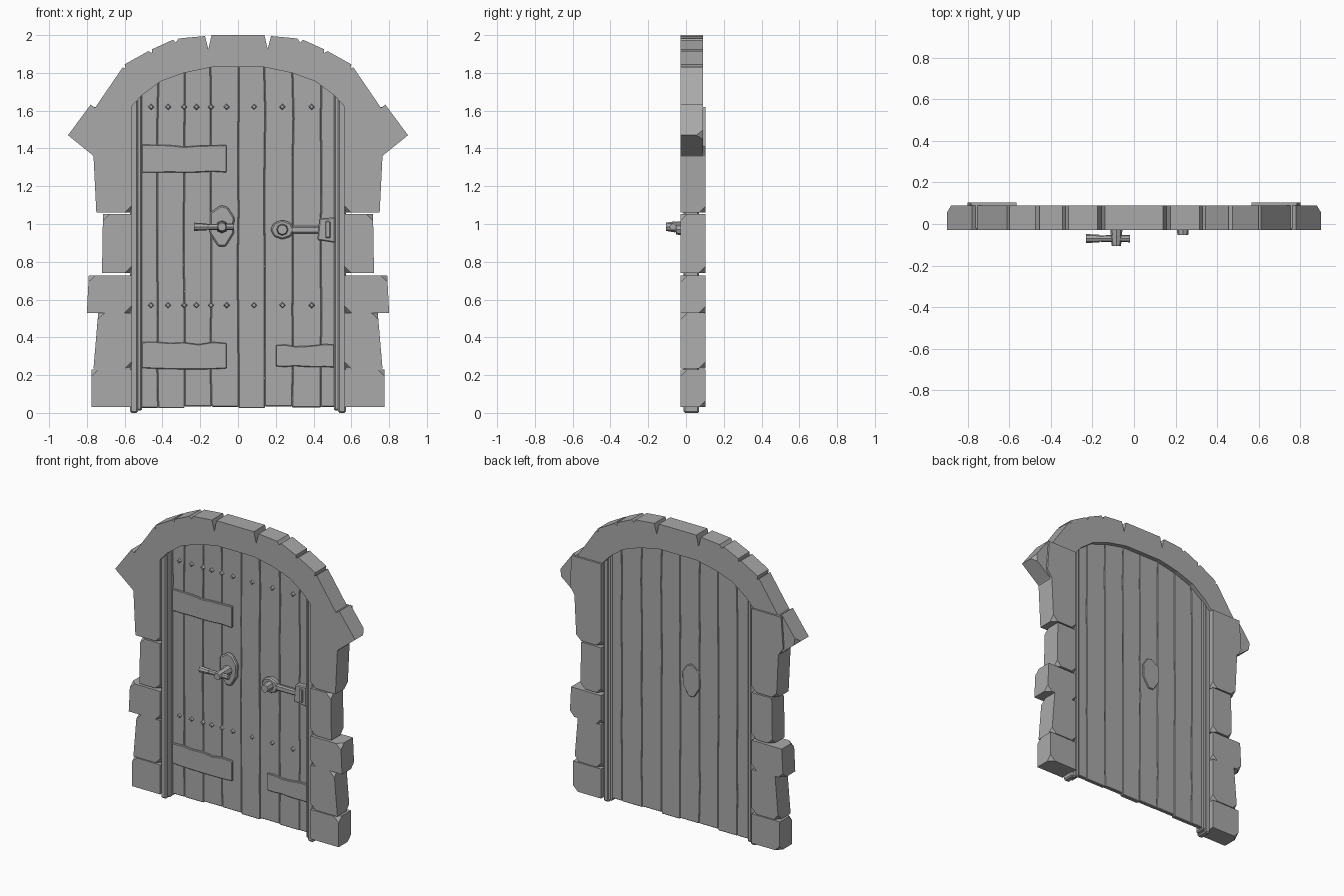
import bpy, bmesh, math, random
from mathutils import Vector

random.seed(4)
cube = bpy.data.objects.get("Cube")
if cube:
    bpy.data.objects.remove(cube)

grey = bpy.data.materials.new("plain_grey")
grey.use_nodes = True
GREY = (0.4, 0.4, 0.4, 1)
grey.diffuse_color = GREY
grey.node_tree.nodes["Principled BSDF"].inputs["Base Color"].default_value = GREY


def finish(name, bm, bevel=0):
    bmesh.ops.recalc_face_normals(bm, faces=bm.faces)
    mesh = bpy.data.meshes.new(name)
    bm.to_mesh(mesh)
    bm.free()
    mesh.materials.append(grey)
    ob = bpy.data.objects.new(name, mesh)
    bpy.context.collection.objects.link(ob)
    if bevel:
        mod = ob.modifiers.new("edge_bevel", "BEVEL")
        mod.width = bevel
        mod.segments = 1
        mod.limit_method = "ANGLE"
    return ob


def prism(name, pts, y0, y1, bevel=0, chip=None):
    """Extrude an x-z outline from y0 to y1 and chip off chosen corners."""
    bm = bmesh.new()
    face = bm.faces.new([bm.verts.new((x, y0, z)) for x, z in pts])
    ext = bmesh.ops.extrude_face_region(bm, geom=[face])["geom"]
    for v in ext:
        if isinstance(v, bmesh.types.BMVert):
            v.co.y = y1
    if chip:
        verts = [v for v in bm.verts if chip(v.co)]
        bmesh.ops.bevel(bm, geom=verts, offset=0.035, segments=1, affect="VERTICES")
    return finish(name, bm, bevel)


def rod(name, a, b, r0, r1, sides=8):
    a, b = Vector(a), Vector(b)
    bm = bmesh.new()
    bmesh.ops.create_cone(bm, cap_ends=True, segments=sides, radius1=r0, radius2=r1,
                          depth=(b - a).length)
    turn = (b - a).to_track_quat("Z", "Y")
    for v in bm.verts:
        v.co = turn @ v.co + (a + b) / 2
    return finish(name, bm)


def rect(x0, x1, z0, z1):
    return [(x0, z0), (x1, z0), (x1, z1), (x0, z1)]


# Stone arch with open joints along its outer rim
inner = [(0.14, 1.83), (0.285, 1.80), (0.41, 1.755), (0.51, 1.68), (0.565, 1.62), (0.565, 1.33)]
outer = [(0.74, 1.33), (0.77, 1.365), (0.9, 1.47), (0.78, 1.632), (0.757, 1.615), (0.61, 1.83),
         (0.595, 1.82), (0.60, 1.845), (0.475, 1.915), (0.455, 1.905), (0.455, 1.925),
         (0.345, 1.975), (0.33, 1.96), (0.315, 1.982), (0.175, 1.995), (0.157, 1.925), (0.14, 2.0)]
half = inner + outer
outline = half + [(-x, z) for x, z in reversed(half)]
prism("stone_arch", outline, -0.03, 0.09, chip=lambda c: abs(c.x) > 0.89 and c.y > 0)

# Side stones: bottom, top, outer edge at bottom and at top
stones = [(0.03, 0.23, 0.775, 0.775), (0.235, 0.53, 0.765, 0.74), (0.53, 0.728, 0.80, 0.79),
          (0.74, 1.052, 0.72, 0.715), (1.06, 1.62, 0.75, 0.785)]
for side, word in ((1, "left"), (-1, "right")):
    for i, (z0, z1, xb, xt) in enumerate(stones):
        # The top stone widens where it passes behind the arch
        mid = [(0.765, 1.36), (0.80, 1.41)] if i == 4 else []
        pts = [(0.565, z0), (xb, z0)] + mid + [(xt, z1), (0.565, z1)]

        def chipped(c):
            low, high = c.z < z0 + 0.01, c.z > z1 - 0.01
            if abs(c.x) < 0.6:
                return low and i > 0
            return (low and c.y > 0) or (high and c.y < 0)

        prism(f"{word}_side_stone_{i + 1}", [(side * x, z) for x, z in pts],
              -0.028, 0.103, chip=chipped)

    # Door posts made of a broad and a narrow strip
    for part, x0, x1, z0, z1, y0 in (("post", 0.53, 0.572, 0.0, 1.66, -0.013),
                                     ("post_strip", 0.508, 0.54, 0.012, 1.70, 0.0)):
        prism(f"{word}_{part}", [(side * x, z) for x, z in rect(x0, x1, z0, z1)],
              y0, 0.07, bevel=0.008)


# Thin wooden planks, set back in the doorway and reaching up into the arch
def arch_height(x):
    pts = [(0, 1.83)] + inner[:5]
    for (xa, za), (xb, zb) in zip(pts, pts[1:]):
        if abs(x) <= xb:
            return za + (zb - za) * (abs(x) - xa) / (xb - xa)
    return inner[4][1]


seams = [-0.515, -0.425, -0.285, -0.143, 0, 0.142, 0.29, 0.44, 0.515]
steps = 8
wobble = [[random.uniform(-0.004, 0.004) for _ in range(steps)] for _ in seams]
for i, (xa, xb) in enumerate(zip(seams, seams[1:])):
    base = 0.03 + random.uniform(-0.005, 0.005)

    def edge(k, x):
        top = arch_height(x) + 0.015
        return [(x + wobble[k][j], base + (top - base) * j / (steps - 1)) for j in range(steps)]

    prism(f"plank_{i + 1}", edge(i + 1, xb) + edge(i, xa)[::-1],
          0.032 + random.uniform(-0.002, 0.002), 0.06, bevel=0.004)

# Rows of square rivets
for row, z in (("upper", 1.62), ("lower", 0.57)):
    for i, x in enumerate((-0.46, -0.37, -0.285, -0.22, -0.143, -0.06, 0.085, 0.235, 0.39)):
        rod(f"{row}_rivet_{i + 1}", (x, 0.04, z), (x, 0.02, z), 0.02, 0.01, 4)

# Hinge straps with slightly uneven edges
for name, x0, x1, z0, z1 in (("upper_hinge_strap", -0.51, -0.06, 1.27, 1.42),
                             ("lower_hinge_strap", -0.51, -0.06, 0.23, 0.377),
                             ("short_strap", 0.20, 0.51, 0.24, 0.365)):
    n = 6
    xs = [x0 + (x1 - x0) * j / n for j in range(n + 1)]
    low = [(x, z0 + random.uniform(0, 0.008)) for x in xs]
    high = [(x, z1 - random.uniform(0, 0.014)) for x in xs]
    prism(name, low + high[::-1], 0.02, 0.04, bevel=0.004)

# Lock plates on both faces
plate = [(-0.105, 0.88), (-0.065, 0.88), (-0.022, 0.95), (-0.019, 1.035), (-0.055, 1.09),
         (-0.09, 1.10), (-0.148, 1.06), (-0.15, 0.95)]
prism("front_lock_plate", plate, 0.012, 0.04, bevel=0.008)
prism("back_lock_plate", plate, 0.05, 0.068, bevel=0.004)

# Lever handle
rod("handle_stem", (-0.085, 0.02, 0.985), (-0.085, -0.06, 0.985), 0.034, 0.026)
rod("handle_hub", (-0.085, -0.055, 0.985), (-0.085, -0.105, 0.985), 0.03, 0.022)
rod("handle_lever", (-0.02, -0.07, 0.985), (-0.18, -0.07, 0.985), 0.018, 0.015)
rod("handle_grip", (-0.165, -0.07, 0.985), (-0.232, -0.07, 0.985), 0.018, 0.022)

# Latch with eye, bar and bracket
eye = [(0.235 + 0.063 * math.cos(a), 0.97 + 0.052 * math.sin(a))
       for a in (j * math.tau / 8 for j in range(8))]
prism("latch_eye", eye, 0.0, 0.04, bevel=0.008)
rod("latch_knob", (0.235, 0.01, 0.97), (0.235, -0.052, 0.97), 0.032, 0.026)
prism("latch_bar", rect(0.28, 0.44, 0.95, 0.99), 0.0, 0.03, bevel=0.008)
bracket = [(0.42, 0.915), (0.515, 0.90), (0.515, 1.035), (0.43, 1.03)]
prism("latch_bracket", bracket, -0.005, 0.04, bevel=0.006)
prism("latch_bracket_rib", rect(0.462, 0.49, 0.925, 1.015), -0.012, 0.01, bevel=0.005)
